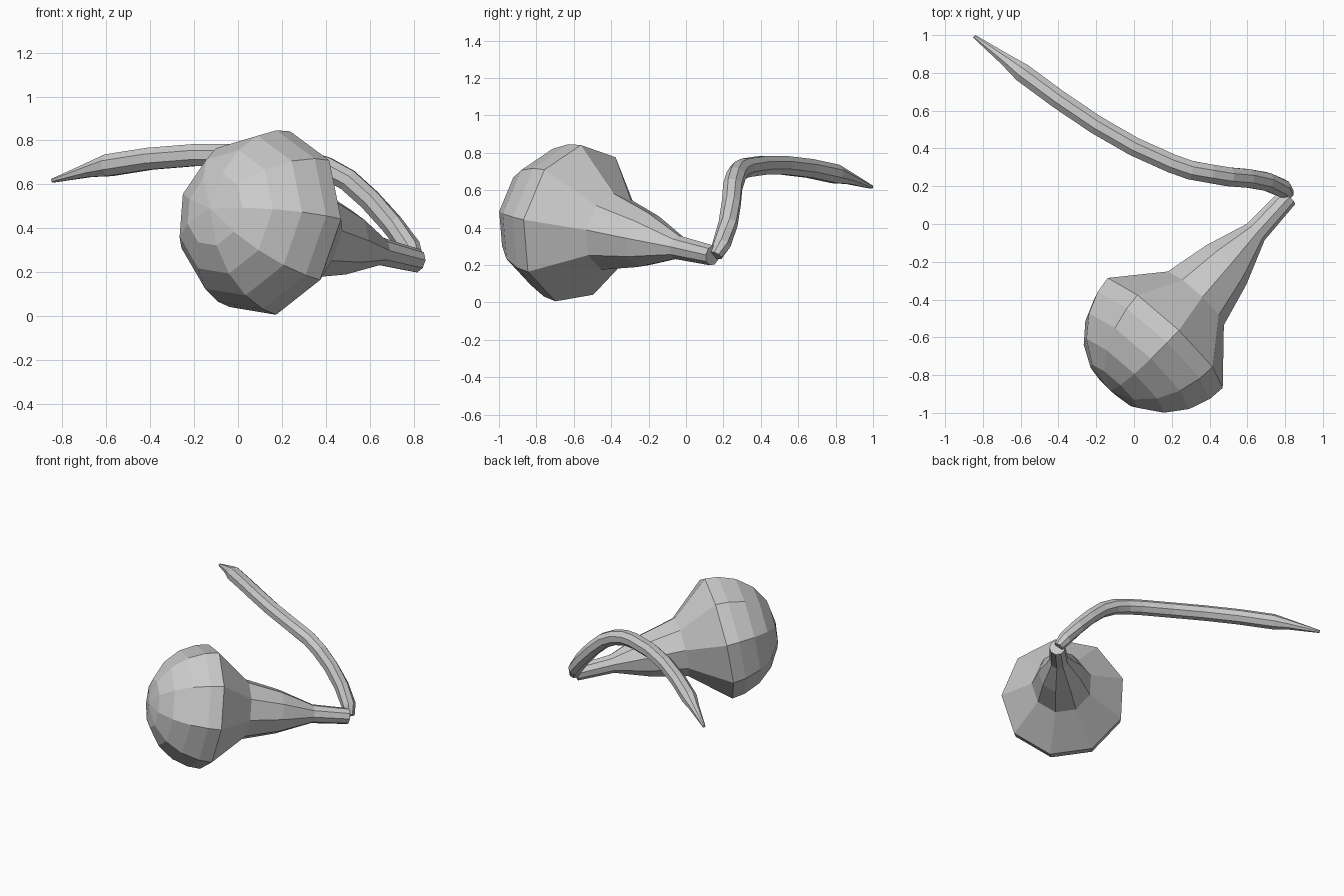
import bpy, bmesh, math
from mathutils import Vector

if "Cube" in bpy.data.objects:
    bpy.data.objects.remove(bpy.data.objects["Cube"])


def loft(name, stations, sides, phase, axis=None):
    """Skin polygonal rings (centre, radius) along a path, flat shaded."""
    bm = bmesh.new()
    pts = [Vector(c) for c, r in stations]
    rings = []
    for i, (c, r) in enumerate(stations):
        if axis:
            t = axis
        else:
            a, b = pts[max(i - 1, 0)], pts[min(i + 1, len(pts) - 1)]
            t = (b - a).normalized()
        u = t.cross(Vector((0, 0, 1))).normalized()
        v = u.cross(t)
        if r == 0:
            rings.append([bm.verts.new(c)])
            continue
        angles = [phase + math.tau * k / sides for k in range(sides)]
        rings.append([bm.verts.new(pts[i] + u * r * math.cos(a) + v * r * math.sin(a))
                      for a in angles])
    for lo, hi in zip(rings, rings[1:]):
        for k in range(sides):
            n = (k + 1) % sides
            if len(lo) == 1:
                bm.faces.new((lo[0], hi[n], hi[k]))
            else:
                bm.faces.new((lo[k], lo[n], hi[n], hi[k]))
    for ring in (rings[0], rings[-1]):
        if len(ring) > 1:
            bm.faces.new(ring)
    bmesh.ops.recalc_face_normals(bm, faces=bm.faces)
    mesh = bpy.data.meshes.new(name)
    bm.to_mesh(mesh)
    bm.free()
    obj = bpy.data.objects.new(name, mesh)
    bpy.context.collection.objects.link(obj)
    return obj


# Bulb and neck: nine-sided turned profile (distance along axis, radius)
center = Vector((0.15, -0.58, 0.42))
axis = Vector((0.67, 0.73, -0.17)).normalized()
profile = [(-0.415, 0), (-0.385, 0.17), (-0.31, 0.29), (-0.205, 0.375),
           (-0.09, 0.42), (0, 0.431), (0.255, 0.21), (0.5, 0.152),
           (0.74, 0.065), (0.995, 0.055)]
loft("bulb_body", [(center + axis * s, r) for s, r in profile],
     9, math.radians(83), axis)

# Curved stem: eight-sided tube that tapers to a tip
path = [((0.815, 0.16, 0.25), 0.035), ((0.785, 0.19, 0.31), 0.05),
        ((0.70, 0.225, 0.42), 0.052), ((0.60, 0.242, 0.53), 0.053),
        ((0.50, 0.25, 0.62), 0.054), ((0.40, 0.267, 0.675), 0.054),
        ((0.30, 0.285, 0.705), 0.054), ((0.20, 0.32, 0.72), 0.054),
        ((0.0, 0.41, 0.733), 0.054), ((-0.20, 0.525, 0.733), 0.054),
        ((-0.40, 0.66, 0.717), 0.054), ((-0.59, 0.80, 0.687), 0.054),
        ((-0.68, 0.87, 0.665), 0.035), ((-0.845, 0.993, 0.617), 0.01)]
loft("curved_stem", path, 8, math.radians(22.5))
